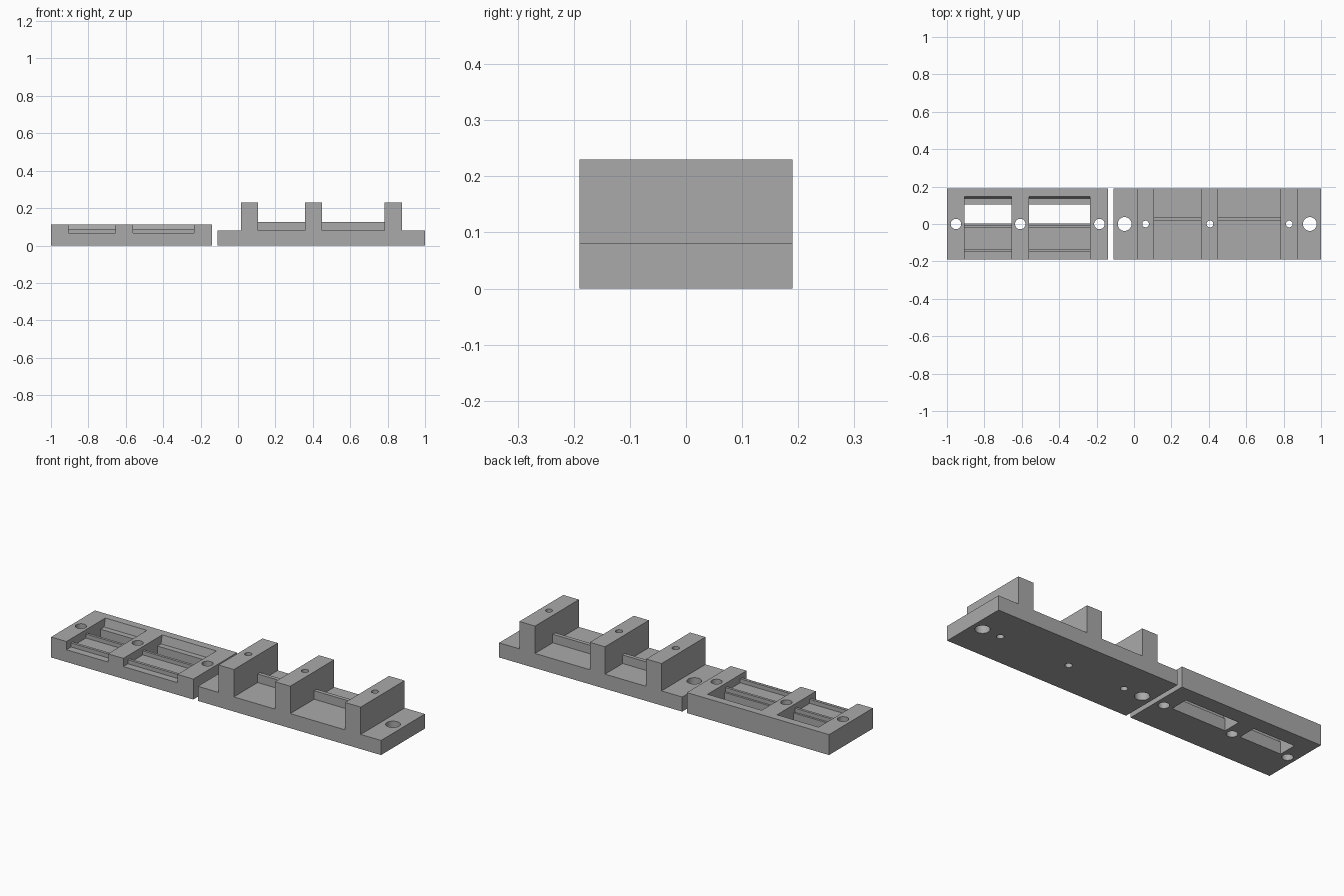
import bpy, bmesh, math

if "Cube" in bpy.data.objects:
    bpy.data.objects.remove(bpy.data.objects["Cube"])

grey = bpy.data.materials.new("mid_grey")
grey.diffuse_color = (0.40, 0.40, 0.40, 1)
grey.use_nodes = True
grey.node_tree.nodes["Principled BSDF"].inputs["Base Color"].default_value = grey.diffuse_color


def prism(name, profile, x0, x1):
    """Extrude a (y, z) profile along x."""
    bm = bmesh.new()
    face = bm.faces.new([bm.verts.new((x0, y, z)) for y, z in profile])
    moved = bmesh.ops.extrude_face_region(bm, geom=[face])["geom"]
    bmesh.ops.translate(bm, vec=(x1 - x0, 0, 0),
                        verts=[v for v in moved if isinstance(v, bmesh.types.BMVert)])
    bmesh.ops.recalc_face_normals(bm, faces=bm.faces)
    mesh = bpy.data.meshes.new(name)
    bm.to_mesh(mesh)
    bm.free()
    obj = bpy.data.objects.new(name, mesh)
    bpy.context.collection.objects.link(obj)
    mesh.materials.append(grey)
    return obj


def boolean(obj, other, operation):
    """Apply a boolean and remove the helper."""
    mod = obj.modifiers.new("cut", "BOOLEAN")
    mod.object, mod.operation, mod.solver = other, operation, "EXACT"
    bpy.context.view_layer.objects.active = obj
    bpy.ops.object.modifier_apply(modifier=mod.name)
    bpy.data.objects.remove(other)


def drill(obj, x, radius):
    """Vertical screw hole on the centre line."""
    bpy.ops.mesh.primitive_cylinder_add(vertices=32, radius=radius, depth=1, location=(x, 0, 0))
    cutter = bpy.context.object
    cutter.hide_render = True
    cutter.data.materials.append(grey)
    boolean(obj, cutter, "DIFFERENCE")


def finish(obj):
    bpy.ops.object.select_all(action="DESELECT")
    obj.select_set(True)
    bpy.context.view_layer.objects.active = obj
    bpy.ops.object.shade_smooth_by_angle(angle=math.radians(30))


D = 0.19  # half depth

# Base: a side-on outline with three towers, made from the x-z profile
outline = [(-0.11, 0), (1, 0), (1, 0.08)]
towers = [(0.015, 0.108), (0.358, 0.45), (0.782, 0.877)]
for a, b in reversed(towers):
    outline += [(b, 0.08), (b, 0.23), (a, 0.23), (a, 0.08)]
outline.append((-0.11, 0.08))
base = prism("clamp_base", outline, -D, D)
for v in base.data.vertices:  # turn the x extrusion into a y extrusion
    x, y, z = v.co
    v.co = (y, x, z)
base.data.flip_normals()

# Thin ribs between the towers
for (_, a), (b, _) in zip(towers, towers[1:]):
    rib = prism("rib", [(0.016, 0.06), (0.037, 0.06), (0.037, 0.127), (0.016, 0.127)],
                a - 0.01, b + 0.01)
    boolean(base, rib, "UNION")

for x, r in [(-0.05, 0.037), (0.94, 0.037), (0.062, 0.018), (0.406, 0.018), (0.83, 0.018)]:
    drill(base, x, r)
finish(base)

# Cover plate with two bays open to the front
T = 0.112
cover = prism("clamp_cover", [(-D, 0), (D, 0), (D, T), (-D, T)], -1, -0.138)
for a, b in [(-0.907, -0.655), (-0.562, -0.234)]:
    # bay: front ledge, two ribs, through slot, back ledge, leaning back wall
    bay = prism("bay_cutter", [
        (-0.25, 0.2), (-0.25, 0.067), (-0.15, 0.067), (-0.15, 0.089), (-0.135, 0.089),
        (-0.135, 0.067), (-0.022, 0.067), (-0.022, 0.089), (-0.008, 0.089), (-0.008, 0.067),
        (0.003, 0.067), (0.003, -0.1), (0.105, -0.1), (0.105, 0.067), (0.136, 0.067),
        (0.147, T), (0.147, 0.2)], a, b)
    bay.hide_render = True
    boolean(cover, bay, "DIFFERENCE")
for x in (-0.952, -0.608, -0.185):
    drill(cover, x, 0.028)
finish(cover)
